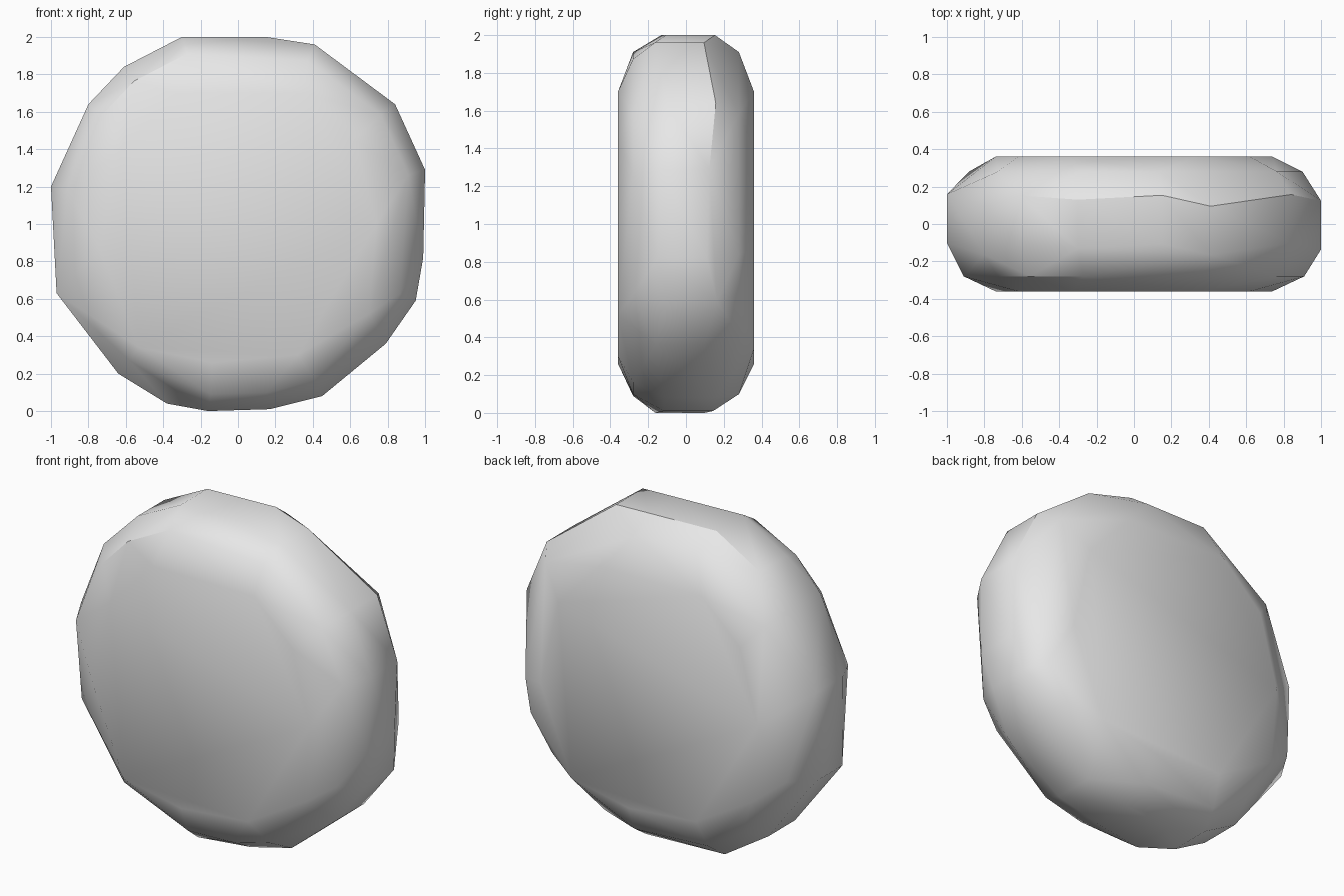
import bpy
import bmesh
import math
from mathutils import Vector

default_cube = bpy.data.objects.get("Cube")
if default_cube:
    bpy.data.objects.remove(default_cube, do_unlink=True)

# Plain grey stone
stone = bpy.data.materials.new("stone_grey")
stone.use_nodes = True
grey = (0.8, 0.8, 0.8, 1)
stone.diffuse_color = grey
stone.node_tree.nodes["Principled BSDF"].inputs["Base Color"].default_value = grey

# Irregular outer outline (x, z)
outline = [(-.3, 2), (.15, 2), (.41, 1.96), (.84, 1.64), (1, 1.29), (.99, .82),
           (.95, .59), (.79, .36), (.45, .08), (.17, .01), (-.16, 0), (-.38, .04),
           (-.64, .2), (-.97, .63), (-1, 1.2), (-.8, 1.64), (-.61, 1.84)]

# Flat face outline (x, z)
flat_face = [(-.33, 1.7), (.36, 1.7), (.62, 1.45), (.74, 1), (.7, .52), (.32, .3),
             (-.14, .26), (-.53, .34), (-.74, .87), (-.62, 1.4)]

HALF_DEPTH = 0.36
SHOULDER_DEPTH = 0.28
SHOULDER_SCALE = 0.91


def shoulder_point(index, side):
    """Chipped corner between the rim and a flat face."""
    x, z = outline[index]
    return Vector((x * SHOULDER_SCALE, side * SHOULDER_DEPTH,
                   1 + (z - 1) * SHOULDER_SCALE))


points = []

# Rim: the band swings forward and back around the disc
for index, (x, z) in enumerate(outline):
    swing = 0.035 * math.sin(index * 2.4)
    points.append(Vector((x, swing - 0.13, z)))
    points.append(Vector((x, swing + 0.13, z)))

# Shoulders: alternate corners on each side give broad uneven chips
for index in range(len(outline)):
    side = -1 if index % 2 == 0 else 1
    points.append(shoulder_point(index, side))
    if index % 3 == 0:
        points.append(shoulder_point(index, -side))

# Flat front and back, the back one mirrored
for x, z in flat_face:
    points.append(Vector((x, -HALF_DEPTH, z)))
    points.append(Vector((-x, HALF_DEPTH, z)))

# Wrap all corners in one chipped skin
bm = bmesh.new()
for point in points:
    bm.verts.new(point)
hull = bmesh.ops.convex_hull(bm, input=list(bm.verts))
loose = [v for v in bm.verts if not v.link_faces]
bmesh.ops.delete(bm, geom=loose, context='VERTS')
bmesh.ops.dissolve_limit(bm, angle_limit=math.radians(1),
                         verts=list(bm.verts), edges=list(bm.edges))
bmesh.ops.recalc_face_normals(bm, faces=list(bm.faces))

mesh = bpy.data.meshes.new("round_stone")
bm.to_mesh(mesh)
bm.free()
mesh.materials.append(stone)

round_stone = bpy.data.objects.new("round_stone", mesh)
bpy.context.collection.objects.link(round_stone)

# Soft shading with the strongest creases kept
bpy.ops.object.select_all(action='DESELECT')
round_stone.select_set(True)
bpy.context.view_layer.objects.active = round_stone
bpy.ops.object.shade_smooth_by_angle(angle=math.radians(30))
